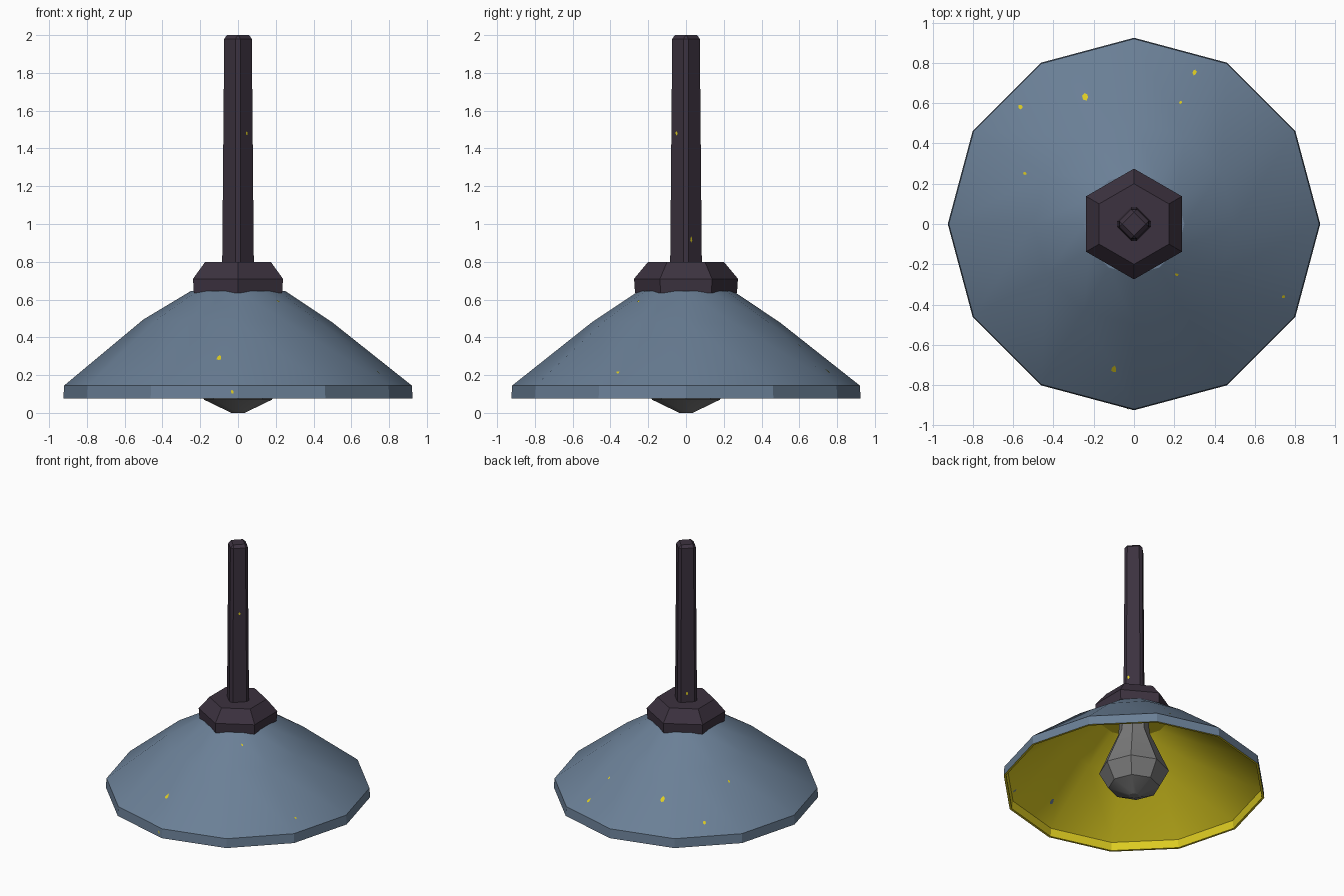
import bpy, bmesh, math, random
from mathutils import Vector
from mathutils.bvhtree import BVHTree

cube = bpy.data.objects.get("Cube")
if cube:
    bpy.data.objects.remove(cube)
random.seed(4)


def material(name, rgb):
    mat = bpy.data.materials.new(name)
    mat.use_nodes = True
    mat.diffuse_color = (*rgb, 1)
    mat.node_tree.nodes["Principled BSDF"].inputs["Base Color"].default_value = (*rgb, 1)
    return mat


blue = material("slate blue enamel", (0.145, 0.213, 0.305))
yellow = material("yellow lining", (0.72, 0.6, 0.015))
dark = material("dark plum metal", (0.045, 0.032, 0.05))
grey = material("grey glass", (0.19, 0.19, 0.19))


def loft(name, profile, sides, phase, mats, inner_from=None, wobble=None):
    """Join regular rings (radius, height) into one capped solid."""
    bm = bmesh.new()
    rings = []
    for k, (r, z) in enumerate(profile):
        ring = []
        for i in range(sides):
            a = math.radians(phase) + math.tau * i / sides
            dz = wobble[i] if wobble and k in (1, len(profile) - 2) else 0
            ring.append(bm.verts.new((r * math.cos(a), r * math.sin(a), z + dz)))
        rings.append(ring)
    for k in range(len(rings) - 1):
        for i in range(sides):
            j = (i + 1) % sides
            f = bm.faces.new((rings[k][i], rings[k][j], rings[k + 1][j], rings[k + 1][i]))
            f.material_index = int(inner_from is not None and k >= inner_from)
    bm.faces.new(rings[0])
    cap = bm.faces.new(rings[-1])
    cap.material_index = int(inner_from is not None)
    bmesh.ops.recalc_face_normals(bm, faces=bm.faces)
    tree = BVHTree.FromBMesh(bm)
    mesh = bpy.data.meshes.new(name)
    bm.to_mesh(mesh)
    bm.free()
    for m in mats:
        mesh.materials.append(m)
    ob = bpy.data.objects.new(name, mesh)
    bpy.context.collection.objects.link(ob)
    return ob, tree


def smooth(ob, angle):
    bpy.ops.object.select_all(action="DESELECT")
    ob.select_set(True)
    bpy.context.view_layer.objects.active = ob
    bpy.ops.object.shade_smooth_by_angle(angle=math.radians(angle))


# Wide conical shade with a short rim and a coloured lining
outer = [(0.25, 0.645), (0.5, 0.485), (0.92, 0.145), (0.925, 0.075)]
lining = [(0.908, 0.075), (0.9, 0.135), (0.49, 0.465), (0.24, 0.62)]
dents = [random.uniform(-0.012, 0.012) for _ in range(12)]
shade, shade_tree = loft("shade", outer + lining, 12, 0, [blue, yellow], 3, dents)
smooth(shade, 29)

# Hexagonal collar
collar, _ = loft("collar", [(0.27, 0.635), (0.275, 0.71), (0.2, 0.8)], 6, 30, [dark])

# Slightly tapered square rod with softened corners
rod, rod_tree = loft("rod", [(0.098, 0.78), (0.087, 2.0)], 4, 0, [dark])
bevel = rod.modifiers.new("soft corners", "BEVEL")
bevel.width = 0.02
bevel.segments = 1

# Faceted bulb
bulb, _ = loft("bulb", [(0.1, 0.63), (0.11, 0.5), (0.245, 0.19), (0.18, 0.07),
                        (0.035, 0.0)], 8, 0, [grey])
smooth(bulb, 25)


# Small flakes of chipped paint
def chip(name, tree, start, direction, size, mat):
    hit, normal, _, _ = tree.ray_cast(Vector(start), Vector(direction))
    if hit is None:
        return
    if normal.dot(Vector(direction)) > 0:
        normal = -normal
    bm = bmesh.new()
    bmesh.ops.create_circle(bm, cap_ends=True, segments=6, radius=size)
    for v in bm.verts:
        v.co *= random.uniform(0.6, 1.1)
        v.co.x *= 0.7
    bm.transform(normal.to_track_quat("Z", "Y").to_matrix().to_4x4())
    mesh = bpy.data.meshes.new(name)
    bm.to_mesh(mesh)
    bm.free()
    mesh.materials.append(mat)
    ob = bpy.data.objects.new(name, mesh)
    ob.location = hit + normal * 0.004
    bpy.context.collection.objects.link(ob)


for x, y, s in [(-0.56, 0.58, 0.018), (-0.24, 0.63, 0.026), (0.3, 0.75, 0.02),
                (0.23, 0.6, 0.012), (-0.54, 0.25, 0.012), (0.21, -0.25, 0.013),
                (0.74, -0.36, 0.014), (-0.1, -0.72, 0.024)]:
    chip("shade_chip", shade_tree, (x, y, 1), (0, 0, -1), s, yellow)
for x, y, s, m in [(0.13, -0.74, 0.026, blue), (0.52, -0.68, 0.022, blue),
                   (0.72, 0.12, 0.02, dark)]:
    chip("lining_chip", shade_tree, (x, y, -1), (0, 0, 1), s, m)
chip("rim_chip", shade_tree, (-0.03, -2, 0.11), (0, 1, 0), 0.012, yellow)
chip("rod_chip", rod_tree, (0.045, -2, 1.48), (0, 1, 0), 0.012, yellow)
chip("rod_chip", rod_tree, (2, 0.025, 0.92), (-1, 0, 0), 0.016, yellow)
chip("rod_chip", rod_tree, (-0.045, 2, 0.87), (0, -1, 0), 0.016, yellow)
